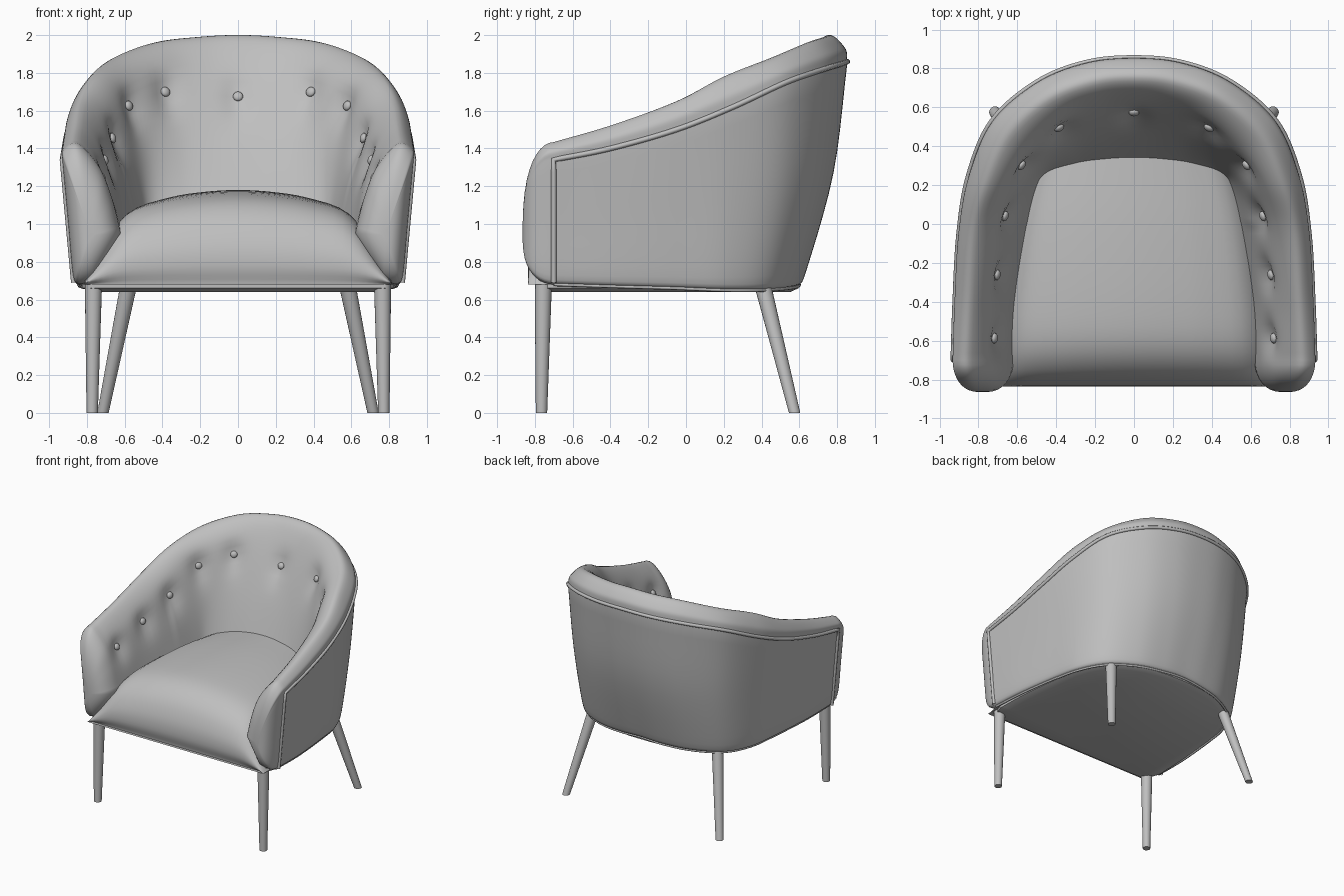
import bpy, bmesh, math
from mathutils import Vector

old = bpy.data.objects.get("Cube")
if old:
    bpy.data.objects.remove(old, do_unlink=True)

# Single upholstery colour
grey = bpy.data.materials.new("soft_grey")
grey.use_nodes = True
colour = (0.52, 0.52, 0.52, 1)
grey.diffuse_color = colour
grey.node_tree.nodes["Principled BSDF"].inputs["Base Color"].default_value = colour


def spline(points, steps):
    """Smooth curve passing through every point."""
    pts = [Vector(p) for p in points]
    ext = [pts[0] * 2 - pts[1]] + pts + [pts[-1] * 2 - pts[-2]]
    out = []
    for a, b, c, d in zip(ext, ext[1:], ext[2:], ext[3:]):
        for i in range(steps):
            t = i / steps
            out.append(b + (c - a) * t / 2 + (a * 2 - b * 5 + c * 4 - d) * t * t / 2
                       + (b * 3 - a - c * 3 + d) * t ** 3 / 2)
    return out + [pts[-1]]


def flip(p):
    return Vector((-p[0], p[1], p[2]))


def mirrored(half):
    """Continue a rail past the centre line to the other side."""
    return [Vector(p) for p in half] + [flip(p) for p in reversed(half[:-1])]


def finish(name, bm, angle=50):
    bmesh.ops.recalc_face_normals(bm, faces=bm.faces)
    mesh = bpy.data.meshes.new(name)
    bm.to_mesh(mesh)
    bm.free()
    obj = bpy.data.objects.new(name, mesh)
    bpy.context.collection.objects.link(obj)
    mesh.materials.append(grey)
    bpy.ops.object.select_all(action="DESELECT")
    obj.select_set(True)
    bpy.context.view_layer.objects.active = obj
    bpy.ops.object.shade_smooth_by_angle(angle=math.radians(angle))
    return obj


def loft(name, rings, angle=50):
    """Skin a row of closed rings and cap both ends."""
    bm = bmesh.new()
    rows = [[bm.verts.new(p) for p in ring] for ring in rings]
    for r, s in zip(rows, rows[1:]):
        for i in range(len(r)):
            j = (i + 1) % len(r)
            bm.faces.new((r[i], r[j], s[j], s[i]))
    bm.faces.new(rows[0])
    bm.faces.new(rows[-1])
    return finish(name, bm, angle)


def piping(name, path, radius):
    curve = bpy.data.curves.new(name, "CURVE")
    curve.dimensions = "3D"
    curve.bevel_depth = radius
    curve.bevel_resolution = 2
    line = curve.splines.new("POLY")
    line.points.add(len(path) - 1)
    for point, p in zip(line.points, path):
        point.co = (*p, 1)
    curve.materials.append(grey)
    bpy.context.collection.objects.link(bpy.data.objects.new(name, curve))


# Rails of the wraparound shell, from the front of one arm to the back centre
bottom = [(.87, -.7, .69), (.86, -.4, .68), (.82, -.05, .67), (.77, .22, .66),
          (.65, .43, .66), (.43, .56, .67), (.2, .61, .68), (0, .62, .69)]
seam = [(.93, -.7, 1.34), (.92, -.4, 1.4), (.9, -.05, 1.5), (.85, .25, 1.62),
        (.73, .53, 1.75), (.5, .73, 1.82), (.25, .83, 1.85), (0, .855, 1.86)]
crest = [(.85, -.7, 1.43), (.84, -.4, 1.52), (.82, -.05, 1.65), (.76, .2, 1.78),
         (.64, .45, 1.88), (.43, .64, 1.96), (.2, .73, 1.99), (0, .75, 2)]
inner = [(.73, -.7, 1.3), (.73, -.4, 1.4), (.7, -.05, 1.54), (.65, .17, 1.67),
         (.53, .38, 1.76), (.34, .55, 1.83), (.17, .62, 1.86), (0, .64, 1.87)]
seat_line = [(.62, -.7, .95), (.6, -.4, .95), (.54, -.05, .95), (.49, .18, .95),
             (.44, .25, .95), (.3, .26, .95), (.15, .26, .95), (0, .26, .95)]
rails = [spline(mirrored(r), 8) for r in (bottom, seam, crest, inner, seat_line)]


def profile(b, s, t, n, i):
    """Cross-section of the shell: outside panel, padded rim, inside panel."""
    mid = b.lerp(s, .5)
    mid.y += .06 * max(0, mid.y)
    foot = Vector((b.x * .97, b.y - .02 * (b.y > 0), b.z - .01))
    bulge = s.lerp(t, .42)
    out = Vector((s.x - n.x, s.y - n.y, 0)).normalized()
    bulge += out * .03 + Vector((0, 0, .015))
    belly = n.lerp(i, .45)
    belly.x *= .98
    belly.y -= .02 * (belly.y > 0)
    under = b.lerp(i, .4)
    under.z = b.z
    return (spline([foot, b.lerp(mid, .12), mid, s], 5)[:-1]
            + spline([s, bulge, t, n, belly, i], 6) + [under])


sections = [profile(*pts) for pts in zip(*rails)]
# Rounded arm fronts: shrink the end section while pushing it forward
heart = Vector((.78, -.7, .94))
caps = []
for k in range(10, 0, -1):
    a = math.radians(8.6 * k)
    push = Vector((0, -.165 * math.sin(a), 0))
    caps.append([heart + (p - heart) * math.cos(a) ** .75 + push for p in sections[0]])
shell = loft("padded_shell", caps + sections + [[flip(p) for p in c] for c in reversed(caps)], 60)

# Buttons pull small dimples into the inside panel
spots = [(0, .53, 1.69), (.36, .45, 1.69), (.58, .3, 1.64), (.66, .03, 1.48),
         (.7, -.28, 1.36), (.71, -.59, 1.25)]
spots += [flip(p) for p in spots[1:]]
verts = shell.data.vertices
rest = [v.co.copy() for v in verts]
normals = [v.normal.copy() for v in verts]
anchors = [min(range(len(rest)), key=lambda i: (rest[i] - Vector(p)).length) for p in spots]
for a in anchors:
    for v, p, n in zip(verts, rest, normals):
        if n.dot(normals[a]) > .3:
            d = p - rest[a]
            d.z *= .6 if d.z < 0 else 1
            v.co -= normals[a] * .035 * math.exp(-d.length_squared / .006)
for k, a in enumerate(anchors):
    bm = bmesh.new()
    bmesh.ops.create_uvsphere(bm, u_segments=14, v_segments=8, radius=.027)
    bmesh.ops.scale(bm, vec=(1, 1, .6), verts=bm.verts)
    button = finish("button_%d" % (k + 1), bm)
    button.rotation_euler = normals[a].to_track_quat("Z", "Y").to_euler()
    button.location = verts[a].co + normals[a] * .01

# Seat cushion: crowned across, rolling down at the front
crown = [(-.82, 0, 0), (-.74, 0, .17), (-.6, 0, .385), (-.4, 0, .46), (-.2, 0, .49), (0, 0, .5)]
arch = spline(crown + [flip(p) for p in reversed(crown[:-1])], 4)
roll = [(-.81, .01, 1), (-.835, .2, 1), (-.82, .45, 1), (-.75, .72, 1), (-.62, .9, 1),
        (-.4, .97, .98), (0, 1, .9), (.4, .99, .74)]
loft("seat_cushion", [[(p.x * w, y, .68 + p.z * rise) for p in arch]
                      for y, rise, w in spline(roll, 4)], 60)

# Underside panel
outline = [Vector((p.x * .95, p.y * .96, 0)) for p in rails[0]]
outline = [Vector((.78, -.8, 0))] + outline + [Vector((-.78, -.8, 0))]
loft("underside_panel", [[p * s + Vector((0, 0, z)) for p in outline]
                         for s, z in ((.93, .64), (1, .66), (1, .72))], 30)

# Piping along the rim, down the arm fronts and round the lower edge
front_drop = [Vector(bottom[0]).lerp(Vector(seam[0]), t / 10) for t in range(10)]
piping("rim_piping", front_drop + rails[1] + [flip(p) for p in reversed(front_drop)], .014)
piping("lower_piping", [Vector((p.x * .97, p.y - .02 * (p.y > 0), p.z - .01)) for p in rails[0]], .009)


# Tapered legs
def leg(name, top, foot):
    axis = Vector(foot) - Vector(top)
    rings = []
    for centre, radius in ((top, .046), (foot, .03)):
        ring = []
        for k in range(20):
            a = math.tau * k / 20
            ring.append(Vector(centre) + Vector((math.cos(a), math.sin(a), 0)) * radius)
        rings.append(ring)
    loft(name, rings, 40)


for side, sign in (("left", 1), ("right", -1)):
    leg("front_leg_" + side, (sign * .765, -.755, .71), (sign * .772, -.765, 0))
    leg("back_leg_" + side, (sign * .57, .395, .72), (sign * .715, .575, 0))
